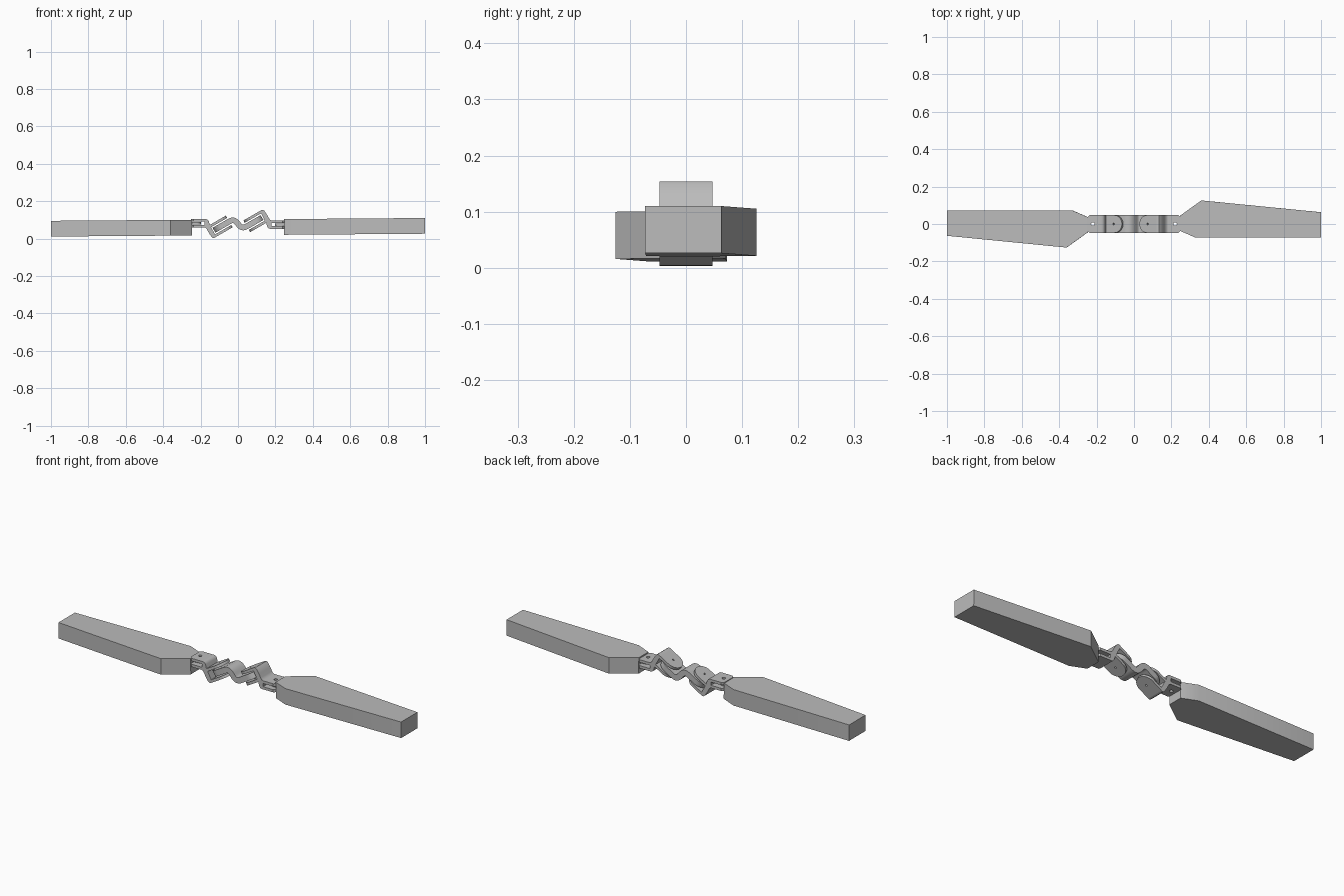
import bpy, bmesh
from math import cos, sin, pi, radians
from mathutils import Matrix, Vector
from mathutils.geometry import interpolate_bezier

cube = bpy.data.objects.get("Cube")
if cube:
    bpy.data.objects.remove(cube)

grey = bpy.data.materials.new("plain_grey")
grey.use_nodes = True
grey.diffuse_color = (0.5, 0.5, 0.5, 1)
grey.node_tree.nodes["Principled BSDF"].inputs["Base Color"].default_value = (0.5, 0.5, 0.5, 1)

W = 0.047                                   # half width of the hinge parts
MID = 0.0785                                # height of the hub centre
TILT = radians(30)
FORK = Matrix.Translation((-0.098, 0, 0.062)) @ Matrix.Rotation(-TILT, 4, 'Y')
UPRIGHT = Matrix.Rotation(pi / 2, 4, 'X')   # draws a profile in the xz plane
FLIP = Matrix.Translation((0, 0, MID)) @ Matrix.Rotation(pi, 4, 'Y') @ Matrix.Translation((0, 0, -MID))


def shift(z):
    return Matrix.Translation((0, 0, z))


def arc(cx, cy, r, a0, a1, n=20):
    return [(cx + r * cos(a0 + (a1 - a0) * i / n), cy + r * sin(a0 + (a1 - a0) * i / n))
            for i in range(n + 1)]


def prism(name, outlines, half, matrix):
    """Extrude flat outlines (the later ones are holes) both ways by half."""
    curve = bpy.data.curves.new(name, 'CURVE')
    curve.dimensions = '2D'
    curve.fill_mode = 'BOTH'
    curve.extrude = half
    for pts in outlines:
        spline = curve.splines.new('POLY')
        spline.points.add(len(pts) - 1)
        for p, (a, b) in zip(spline.points, pts):
            p.co = (a, b, 0, 1)
        spline.use_cyclic_u = True
    temp = bpy.data.objects.new(name + "_outline", curve)
    bpy.context.collection.objects.link(temp)
    mesh = bpy.data.meshes.new_from_object(temp.evaluated_get(bpy.context.evaluated_depsgraph_get()))
    bpy.data.objects.remove(temp)
    bm = bmesh.new()
    bm.from_mesh(mesh)
    bmesh.ops.remove_doubles(bm, verts=bm.verts, dist=1e-5)
    bmesh.ops.transform(bm, matrix=matrix, verts=bm.verts)
    bmesh.ops.recalc_face_normals(bm, faces=bm.faces)
    bm.to_mesh(mesh)
    bm.free()
    mesh.materials.clear()
    mesh.materials.append(grey)
    obj = bpy.data.objects.new(name, mesh)
    bpy.context.collection.objects.link(obj)
    bpy.ops.object.select_all(action='DESELECT')
    obj.select_set(True)
    bpy.context.view_layer.objects.active = obj
    bpy.ops.object.shade_smooth_by_angle(angle=radians(35))
    return obj


def hole(x, r):
    return arc(x, 0, r, 0, 2 * pi * 11 / 12, 11)


def fork_point(u, n):
    p = FORK @ Vector((u, 0, n))
    return (p.x, p.z)


# Blades
blade = [(0.245, 0.043), (0.36, 0.126), (1, 0.063), (1, -0.073), (0.325, -0.071), (0.245, -0.036)]
for side, turn in (("left", 0), ("right", pi)):
    place = shift(0.0605) @ Matrix.Rotation(-0.0075, 4, 'Y') @ Matrix.Rotation(turn, 4, 'Z')
    prism(side + "_blade", [blade], 0.042, place)

# Hinge links, the second one being the first turned over
TAB = 0.082
tab = [(-0.175, -W), (-0.175, W), (-0.238, W), (-0.25, W - 0.012), (-0.25, 0.012 - W), (-0.238, -W)]
tongue = [(-0.255, 0.022), (-0.255, -0.022)] + arc(-0.22, 0, 0.022, -pi / 2, pi / 2)
fork = [(-0.05, W), (-0.05, -W)] + arc(0.012, 0, W, -pi / 2, pi / 2)
inner = [(0.064, -W), (0.064, W)] + arc(0.012, 0, W, pi / 2, 3 * pi / 2)
body = [fork_point(-0.04, 0.036), fork_point(-0.042, -0.036), fork_point(-0.054, -0.036),
        fork_point(-0.06, -0.033), fork_point(-0.064, -0.025), fork_point(-0.066, 0),
        (-0.165, 0.048), (-0.171, 0.056), (-0.178, 0.0595), (-0.178, 0.1045),
        (-0.17, 0.1045), (-0.162, 0.101), (-0.156, 0.093)]
for side, turn in (("right", Matrix.Identity(4)), ("left", FLIP)):
    prism(side + "_link_body", [body], W, turn @ UPRIGHT)
    for level, s in (("upper", 1), ("lower", -1)):
        prism(f"{side}_{level}_tab", [tab, hole(-0.22, 0.009)], 0.007, turn @ shift(TAB + s * 0.0155))
        prism(f"{side}_{level}_fork_plate", [fork, hole(0.008, 0.005)], 0.007,
              turn @ FORK @ shift(s * 0.029))
    prism(side + "_blade_tongue", [tongue, hole(-0.22, 0.009)], 0.007, turn @ shift(TAB))
    prism(side + "_centre_tongue", [inner, hole(0.008, 0.005)], 0.015, turn @ FORK)

# Central S-shaped connector
start = Vector(fork_point(0.06, 0))
centre = Vector((0, MID))
slope = Vector((0.6, -0.8))
half_path = interpolate_bezier(start, start + 0.025 * Vector((cos(TILT), sin(TILT))),
                               centre - 0.02 * slope, centre, 12)
half_path = [Vector((p.x, p.y)) for p in half_path]
path = half_path + [2 * centre - p for p in reversed(half_path[:-1])]
top, bottom = [], []
for i, p in enumerate(path):
    d = (path[min(i + 1, len(path) - 1)] - path[max(i - 1, 0)]).normalized()
    offset = 0.015 * Vector((-d.y, d.x))
    top.append(tuple(p + offset))
    bottom.append(tuple(p - offset))
prism("centre_connector", [top + bottom[::-1]], W, UPRIGHT)
